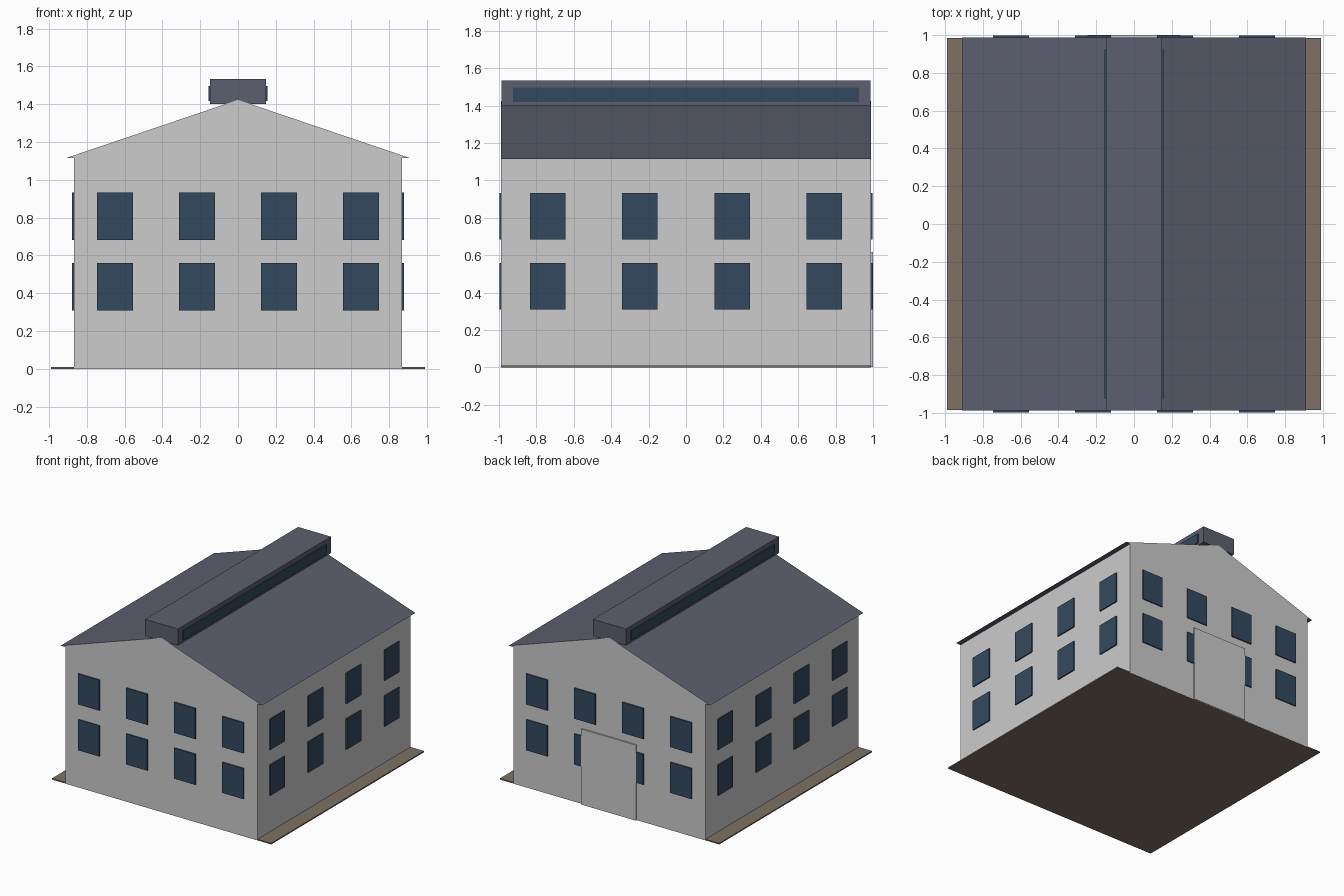
import bpy, bmesh

cube = bpy.data.objects.get("Cube")
if cube:
    bpy.data.objects.remove(cube, do_unlink=True)


def material(name, rgb):
    """Flat material from 0-255 screen colour values."""
    linear = [((c / 255 + 0.055) / 1.055) ** 2.4 for c in rgb]
    mat = bpy.data.materials.new(name)
    mat.use_nodes = True
    mat.diffuse_color = (*linear, 1)
    bsdf = next(n for n in mat.node_tree.nodes if n.type == 'BSDF_PRINCIPLED')
    bsdf.inputs["Base Color"].default_value = (*linear, 1)
    return mat


WALL = material("pale grey wall", (204, 204, 204))
ROOF = material("slate roof", (92, 95, 110))
GLASS = material("dark blue glass", (52, 73, 94))
GROUND = material("brown ground", (125, 113, 100))


def add_object(name, bm, *mats):
    bmesh.ops.recalc_face_normals(bm, faces=bm.faces)
    mesh = bpy.data.meshes.new(name)
    bm.to_mesh(mesh)
    bm.free()
    for mat in mats:
        mesh.materials.append(mat)
    obj = bpy.data.objects.new(name, mesh)
    bpy.context.collection.objects.link(obj)
    return obj


def box(name, mat, x, y, z):
    """Box from (low, high) ranges on each axis."""
    bm = bmesh.new()
    bmesh.ops.create_cube(bm, size=1)
    for v in bm.verts:
        v.co = [r[0] if c < 0 else r[1] for c, r in zip(v.co, (x, y, z))]
    return add_object(name, bm, mat)


HALF_W, HALF_L = 0.867, 0.988
EAVE_X, EAVE_Z, RIDGE_Z = 0.91, 1.115, 1.423
PANE = 0.0095

# Ground slab and main body
box("ground_slab", GROUND, (-0.99, 0.99), (-0.986, 0.986), (0, 0.01))
box("body", WALL, (-HALF_W, HALF_W), (-HALF_L, HALF_L), (0.001, EAVE_Z))

# Roof prism: slate slopes and soffit, wall-coloured gables
bm = bmesh.new()
profile = [(-EAVE_X, EAVE_Z), (EAVE_X, EAVE_Z), (0, RIDGE_Z)]
gable = bm.faces.new([bm.verts.new((x, -HALF_L, z)) for x, z in profile])
ends = bmesh.ops.extrude_face_region(bm, geom=[gable], use_keep_orig=True)
for v in ends["geom"]:
    if isinstance(v, bmesh.types.BMVert):
        v.co.y = HALF_L
bm.normal_update()
for face in bm.faces:
    face.material_index = 1 if abs(face.normal.y) > 0.5 else 0
add_object("roof", bm, ROOF, WALL)

# Raised ridge monitor with a glazing strip on each side
MON_X = 0.148
box("ridge_monitor", ROOF, (-MON_X, MON_X), (-0.987, 0.987), (1.4, 1.534))
for side, label in ((-1, "right"), (1, "left")):
    xs = sorted((side * MON_X, side * (MON_X + 0.007)))
    box(f"monitor_glazing_{label}", GLASS, xs, (-0.925, 0.925), (1.418, 1.497))

# Two rows of four windows on every wall
for row, zc in (("lower", 0.434), ("upper", 0.808)):
    z = (zc - 0.125, zc + 0.125)
    for i in range(4):
        xc = (i - 1.5) * 0.434
        yc = (i - 1.5) * 0.4927
        for s, end, side in ((-1, "front", "right"), (1, "back", "left")):
            box(f"{end}_{row}_window_{i + 1}", GLASS, (xc - 0.095, xc + 0.095),
                sorted((s * HALF_L, s * (HALF_L + PANE))), z)
            box(f"{side}_{row}_window_{i + 1}", GLASS,
                sorted((s * HALF_W, s * (HALF_W + PANE))),
                (yc - 0.095, yc + 0.095), z)

# Large sliding door on the back wall, overlapping the inner windows
box("back_door", WALL, (-0.247, 0.247), (HALF_L, 1.0), (0.001, 0.617))
